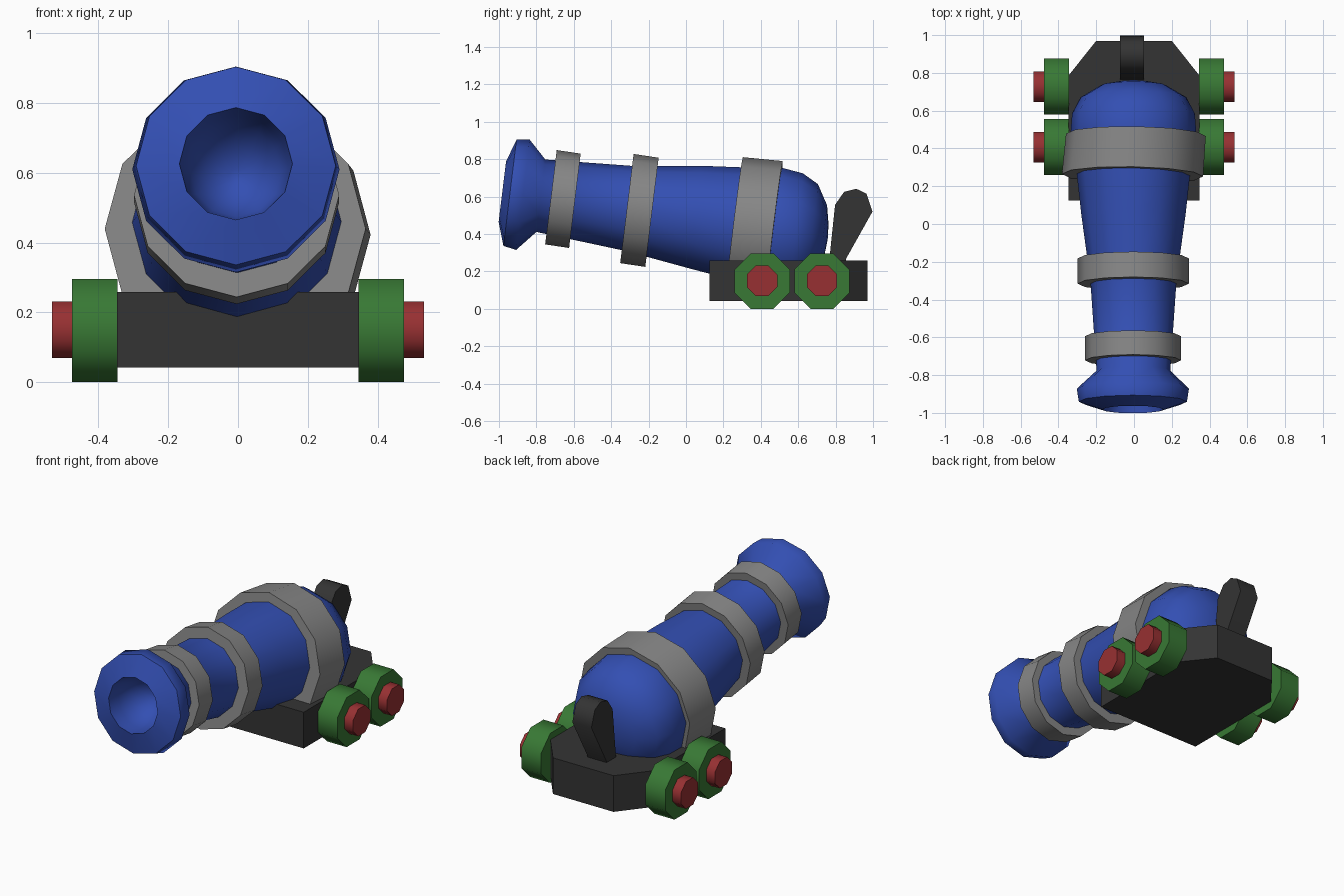
import bpy, bmesh, math
from mathutils import Vector, Matrix

if "Cube" in bpy.data.objects:
    bpy.data.objects.remove(bpy.data.objects["Cube"])

TILT = math.radians(7)


def material(name, rgb):
    m = bpy.data.materials.new(name)
    m.diffuse_color = (*rgb, 1)
    m.use_nodes = True
    m.node_tree.nodes["Principled BSDF"].inputs["Base Color"].default_value = m.diffuse_color
    return m


BLUE = material("blue", (0.033, 0.078, 0.45))
GREEN = material("green", (0.04, 0.19, 0.035))
RED = material("red", (0.31, 0.03, 0.032))
DARK = material("dark", (0.034, 0.034, 0.034))
GREY = material("grey", (0.24, 0.24, 0.24))


def finish(name, bm, mat, smooth=None):
    bmesh.ops.recalc_face_normals(bm, faces=bm.faces)
    mesh = bpy.data.meshes.new(name)
    bm.to_mesh(mesh)
    bm.free()
    mesh.materials.append(mat)
    ob = bpy.data.objects.new(name, mesh)
    bpy.context.collection.objects.link(ob)
    if smooth:
        bpy.ops.object.select_all(action='DESELECT')
        ob.select_set(True)
        bpy.context.view_layer.objects.active = ob
        bpy.ops.object.shade_smooth_by_angle(angle=math.radians(smooth))
    return ob


def lathe(name, rings, mat, smooth=40, yaw=0.0, sides=12):
    """Tilted rings (y, radius, x offset, z offset) along the barrel axis, ends capped."""
    bm = bmesh.new()
    rot = Matrix.Rotation(yaw, 3, 'Z') @ Matrix.Rotation(-TILT, 3, 'X')
    loops = []
    for y, r, dx, dz in rings:
        centre = Vector((dx, y, 0.489 - 0.149 * y + dz))
        loop = []
        for i in range(sides):
            a = 2 * math.pi * i / sides
            p = rot @ Vector((r * math.sin(a), 0, r * math.cos(a)))
            loop.append(bm.verts.new(p + centre))
        loops.append(loop)
    for a, b in zip(loops, loops[1:]):
        for i in range(sides):
            j = (i + 1) % sides
            bm.faces.new((a[i], a[j], b[j], b[i]))
    bm.faces.new(loops[0])
    bm.faces.new(loops[-1])
    return finish(name, bm, mat, smooth)


def prism(name, points, depth, mat, place, smooth=None):
    """Extrude a 2D outline; place(u, v, w) maps it into space."""
    bm = bmesh.new()
    lo, hi = [[bm.verts.new(place(u, v, w)) for u, v in points] for w in depth]
    n = len(points)
    bm.faces.new(lo)
    bm.faces.new(hi)
    for i in range(n):
        j = (i + 1) % n
        bm.faces.new((lo[i], lo[j], hi[j], hi[i]))
    return finish(name, bm, mat, smooth)


# barrel: bore, flared muzzle, tapering tube and rounded breech in one profile
muzzle = [(-0.74, 0.02), (-0.77, 0.08), (-0.83, 0.13), (-0.90, 0.152),
          (-0.982, 0.162), (-0.941, 0.286), (-0.872, 0.297)]
tube = [(-0.776, 0.195, 0), (-0.30, 0.228, 0.003), (0.05, 0.276, 0.009),
        (0.30, 0.304, 0.009), (0.48, 0.333, 0.004), (0.585, 0.325, 0),
        (0.671, 0.28, 0), (0.733, 0.175, 0), (0.752, 0.08, 0), (0.758, 0.01, 0)]
lathe("barrel", [(y, r, -0.006, -0.009) for y, r in muzzle] +
      [(y, r, -0.003, dz) for y, r, dz in tube], BLUE, smooth=58)

# reinforcing bands, the rear one slightly skewed
lathe("front_band", [(-0.722, 0.254, -0.005, 0), (-0.594, 0.254, -0.005, 0)], GREY)
lathe("middle_band", [(-0.316, 0.294, -0.004, 0), (-0.182, 0.294, -0.004, 0)], GREY)
lathe("rear_band", [(0.258, 0.374, -0.008, -0.011), (0.472, 0.37, 0.010, 0.004)],
      GREY, yaw=math.radians(-1))

# carriage with chamfered back corners
prism("carriage", [(-0.347, 0.125), (0.347, 0.125), (0.347, 0.785), (0.2, 0.97),
                   (-0.2, 0.97), (-0.347, 0.785)], (0.042, 0.258), DARK,
      lambda u, v, w: (u, v, w))

# curved fuse lever behind the breech
prism("fuse_lever", [(0.75, 0.2), (0.767, 0.27), (0.797, 0.556), (0.845, 0.625),
                     (0.91, 0.642), (0.965, 0.615), (0.997, 0.52), (0.857, 0.27),
                     (0.84, 0.2)], (-0.073, 0.053), DARK,
      lambda u, v, w: (w, u, v), smooth=70)


# octagonal wheels and hubs on both sides
def octagon(y, z, apothem):
    r = apothem / math.cos(math.pi / 8)
    return [(y + r * math.cos(math.pi / 8 + k * math.pi / 4),
             z + r * math.sin(math.pi / 8 + k * math.pi / 4)) for k in range(8)]


for side, s in (("right", 1), ("left", -1)):
    for pos, y in (("front", 0.407), ("rear", 0.727)):
        put = lambda u, v, w: (s * w, u, v)
        prism(f"{pos}_{side}_wheel", octagon(y, 0.148, 0.148), (0.345, 0.476),
              GREEN, put, smooth=50)
        prism(f"{pos}_{side}_hub", octagon(y, 0.15, 0.081), (0.46, 0.533),
              RED, put, smooth=50)
